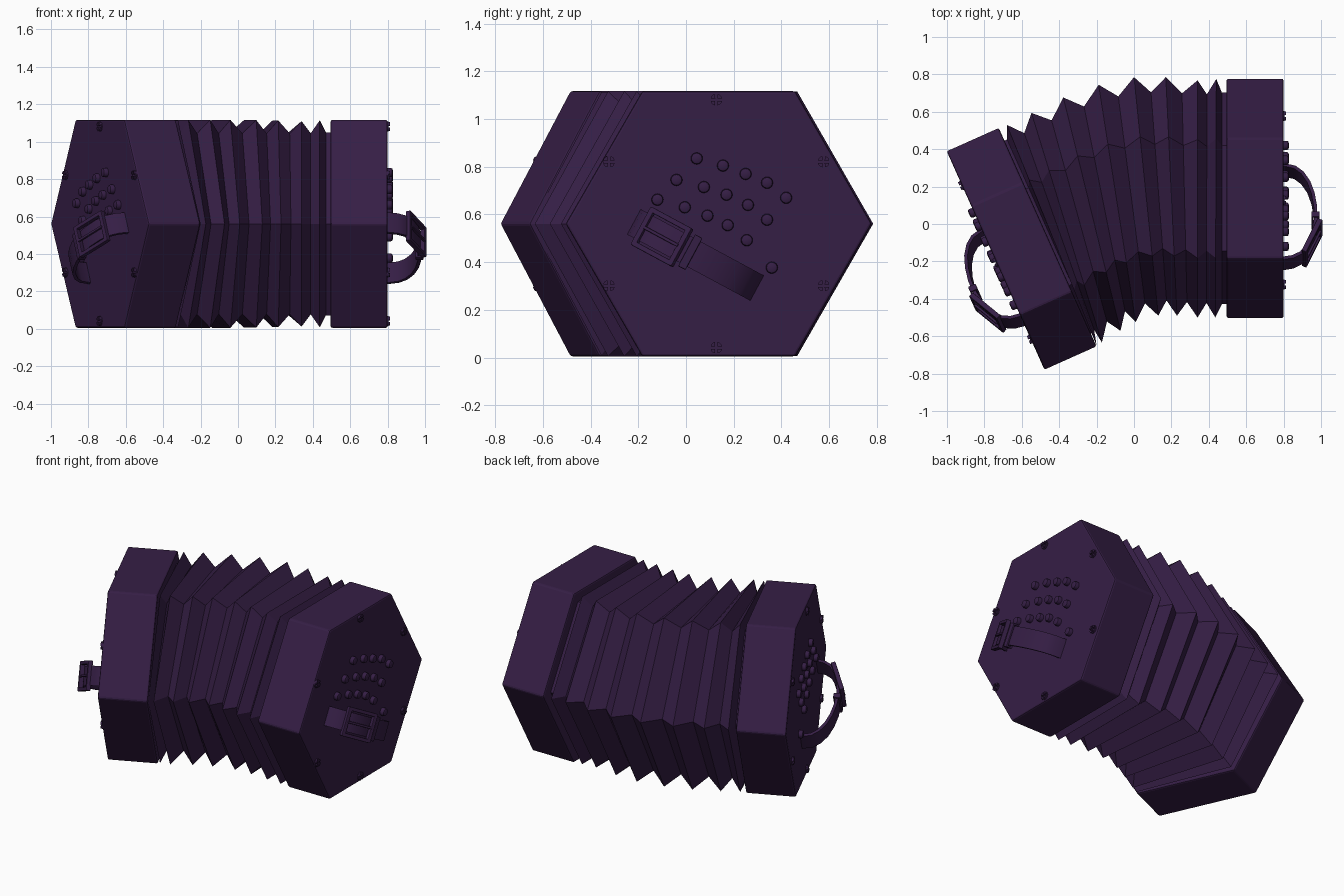
import bpy, bmesh, math
from mathutils import Matrix, Vector

if "Cube" in bpy.data.objects:
    bpy.data.objects.remove(bpy.data.objects["Cube"])

R, ZC = 0.642, 0.561
mat = bpy.data.materials.new("dark_purple")
mat.diffuse_color = (0.036, 0.013, 0.06, 1)
mat.use_nodes = True
mat.node_tree.nodes["Principled BSDF"].inputs["Base Color"].default_value = mat.diffuse_color


def finish(name, bm, matrix=Matrix(), bevel=0, smooth=None):
    bm.transform(matrix)
    bmesh.ops.recalc_face_normals(bm, faces=bm.faces)
    me = bpy.data.meshes.new(name)
    bm.to_mesh(me)
    bm.free()
    me.materials.append(mat)
    ob = bpy.data.objects.new(name, me)
    bpy.context.collection.objects.link(ob)
    if bevel:
        m = ob.modifiers.new("bevel", 'BEVEL')
        m.width, m.segments, m.limit_method = bevel, 2, 'ANGLE'
    if smooth:
        bpy.ops.object.select_all(action='DESELECT')
        ob.select_set(True)
        bpy.context.view_layer.objects.active = ob
        bpy.ops.object.shade_smooth_by_angle(angle=math.radians(smooth))
    return ob


def loft(bm, rings, closed=False):
    rows = [[bm.verts.new(p) for p in r] for r in rings]
    n = len(rows[0])
    for a, b in zip(rows, rows[1:]):
        for i in range(n):
            j = (i + 1) % n
            bm.faces.new((a[i], a[j], b[j], b[i]))
    bm.faces.new(rows[0])
    bm.faces.new(rows[-1])


def disc(y, z, r, x, n=16):
    return [(x, y + r * math.cos(2 * math.pi * k / n), z + r * math.sin(2 * math.pi * k / n))
            for k in range(n)]


def box(bm, centre, size, frame=Matrix()):
    bmesh.ops.create_cube(bm, size=1, matrix=frame @ Matrix.Translation(centre)
                          @ Matrix.Diagonal((*size, 1)))


# button layout (y, z) on the right end, in view coordinates
BUTTONS = [(.045, .835), (.155, .805), (.25, .77), (.34, .733), (.42, .67),
           (-.04, .745), (.075, .715), (.17, .683), (.26, .64), (.34, .578),
           (-.12, .662), (-.005, .63), (.09, .595), (.175, .555), (.255, .492),
           (.36, .377)]
# strap arch: distance along, height off the plate
ARCH = [(-.285, -.005), (-.275, .05), (-.25, .095), (-.2, .13), (-.13, .157), (-.05, .171),
        (.03, .17), (.11, .157), (.18, .134), (.235, .1), (.268, .06), (.285, -.005)]


def build_end(side, M):
    # hexagonal box
    bm = bmesh.new()
    loft(bm, [disc(0, 0, R, x, 6) for x in (-.305, 0)])
    finish(side + "_box", bm, M, .01)

    # buttons with rounded rims
    bm = bmesh.new()
    for y, z in BUTTONS:
        loft(bm, [disc(y - .137, z - ZC, r, x) for r, x in
                  ((.025, -.005), (.025, .017), (.022, .024), (.013, .028))])
    finish(side + "_buttons", bm, M, smooth=40)

    # cross-slotted screws
    bm = bmesh.new()
    for k in range(6):
        a = math.radians(30 + 60 * k)
        y, z = .52 * math.cos(a) - .01, .52 * math.sin(a)
        loft(bm, [disc(y, z, .026, x) for x in (-.005, .005)])
        for q in range(4):
            t = math.radians(45 + 90 * q)
            cy, cz = y + .006 * math.cos(t), z + .006 * math.sin(t)
            arc = [(cy, cz)] + [(cy + .019 * math.cos(t + s), cz + .019 * math.sin(t + s))
                                for s in (-.7, -.35, 0, .35, .7)]
            loft(bm, [[(x, p, r) for p, r in arc] for x in (.004, .013)])
    finish(side + "_screws", bm, M)

    # tilted frame for the strap: s along, w across, h outward
    c, s = math.cos(math.radians(28.3)), math.sin(math.radians(28.3))
    S = M @ Matrix(((0, 0, 1, 0), (c, s, 0, -.097), (-s, c, 0, -.131), (0, 0, 0, 1)))

    # hand strap
    bm = bmesh.new()
    pts = [Vector(p) for p in ARCH]
    rings = []
    for i, p in enumerate(pts):
        t = (pts[min(i + 1, len(pts) - 1)] - pts[max(i - 1, 0)]).normalized()
        n = Vector((-t.y, t.x)) * .009
        a, b = p + n, p - n
        rings.append([(a.x, -.06, a.y), (a.x, .06, a.y), (b.x, .06, b.y), (b.x, -.06, b.y)])
    loft(bm, rings)
    finish(side + "_strap", bm, S, smooth=40)

    # buckle frame, prong and keeper loop
    bm = bmesh.new()
    B = Matrix.Translation((-.16, 0, .152)) @ Matrix.Rotation(math.radians(-24), 4, 'Y')
    for w in (-.08, .08):
        box(bm, (0, w, 0), (.2, .022, .028), B)
    for d in (-.095, .095):
        box(bm, (d, 0, 0), (.024, .18, .028), B)
    box(bm, (.0, 0, .012), (.18, .014, .014), B)
    K = Matrix.Translation((-.025, 0, .171))
    for h in (-.016, .016):
        box(bm, (0, 0, h), (.035, .15, .012), K)
    for w in (-.07, .07):
        box(bm, (0, w, 0), (.035, .012, .04), K)
    finish(side + "_buckle", bm, S, .004)


RIGHT = Matrix.Translation((.8, .137, ZC))
LEFT = (Matrix.Translation((-.74, -.195, ZC)) @ Matrix.Rotation(math.radians(24.1), 4, 'Z')
        @ Matrix.Diagonal((-1, 1, 1, 1)))
build_end("right", RIGHT)
build_end("left", LEFT)

# bellows: back and front tips of each fold seen from above
FOLDS = [((.44, .775), (.435, -.5)), ((.34, .768), (.34, -.5)), ((.17, .785), (.23, -.49)),
         ((0, .785), (.13, -.49)), ((-.19, .75), (.01, -.53)), ((-.38, .685), (-.07, -.58)),
         ((-.55, .6), (-.17, -.64)), ((-.68, .53), (-.2, -.65))]


def hexring(mid, axis, r):
    axis = axis.normalized()
    return [(mid.x + axis.x * r * math.cos(a), mid.y + axis.y * r * math.cos(a),
             ZC + r * math.sin(a)) for a in (k * math.pi / 3 for k in range(6))]


def end_ring(M, x):
    return [M @ Vector(p) for p in disc(0, 0, .565, x, 6)]


folds = [((Vector(a) + Vector(b)) / 2, Vector(a) - Vector(b)) for a, b in FOLDS]
rings = [end_ring(RIGHT, -.28), end_ring(RIGHT, -.33)]
for i, (mid, axis) in enumerate(folds):
    rings.append(hexring(mid, axis, min(axis.length / 2, R)))
    if i + 1 < len(folds):
        m2, a2 = folds[i + 1]
        rings.append(hexring((mid + m2) / 2, axis + a2, .558))
rings += [end_ring(LEFT, -.32), end_ring(LEFT, -.27)]
bm = bmesh.new()
loft(bm, rings)
finish("bellows", bm)
